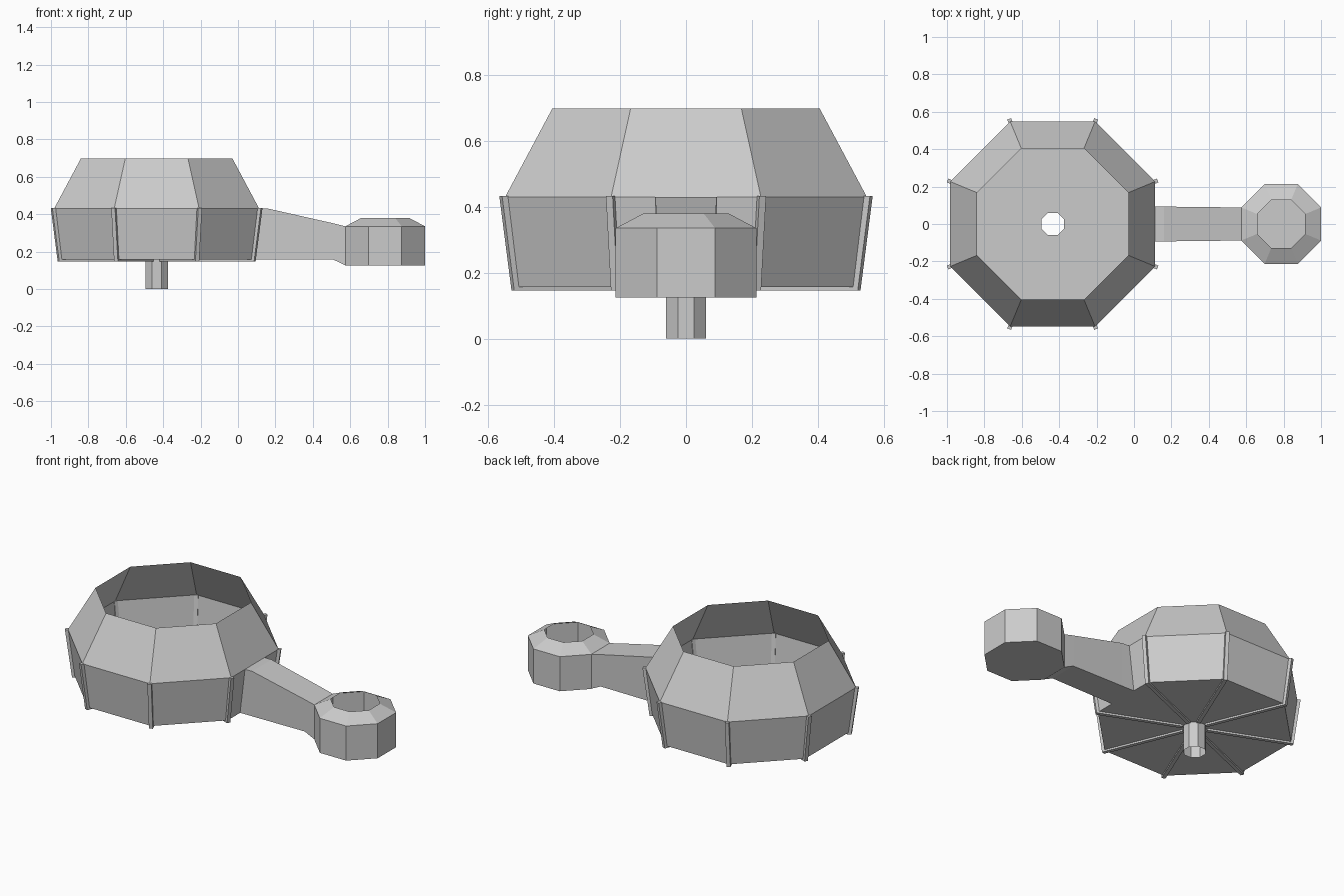
import bpy, bmesh
from math import cos, sin, pi, radians

if "Cube" in bpy.data.objects:
    bpy.data.objects.remove(bpy.data.objects["Cube"])

SIDES = 8
APO = cos(pi / SIDES)
BOWL_X, CUP_X = -0.435, 0.787


def finish(name, bm, recalc=True):
    if recalc:
        bmesh.ops.recalc_face_normals(bm, faces=bm.faces)
    mesh = bpy.data.meshes.new(name)
    bm.to_mesh(mesh)
    bm.free()
    obj = bpy.data.objects.new(name, mesh)
    bpy.context.collection.objects.link(obj)
    return obj


def octagon_shell(name, cx, profile, close_bottom=False):
    """Open octagonal shell from (apothem, z) rings listed bottom to top."""
    bm = bmesh.new()
    rings = []
    for a, z in profile:
        r = a / APO
        rings.append([bm.verts.new((cx + r * cos(t), r * sin(t), z))
                      for t in [(i + 0.5) * 2 * pi / SIDES for i in range(SIDES)]])
    for lo, hi in zip(rings, rings[1:]):
        for i in range(SIDES):
            j = (i + 1) % SIDES
            bm.faces.new((lo[i], lo[j], hi[j], hi[i]))
    if close_bottom:
        bm.faces.new(rings[0][::-1])
    return finish(name, bm, recalc=False)


# Bowl: open stem, flat floor, flaring wall and inward sloping collar
octagon_shell("bowl", BOWL_X,
              [(0.06, 0.0), (0.06, 0.157), (0.515, 0.157), (0.548, 0.43), (0.405, 0.698)])

# Small end cup, open at the top
octagon_shell("end_cup", CUP_X,
              [(0.213, 0.125), (0.213, 0.335), (0.128, 0.38)], close_bottom=True)

# Ribs: L-shaped strips running under the floor and up each corner
RIB = [(0.07, 0.146), (0.568, 0.146), (0.608, 0.432),
       (0.585, 0.432), (0.546, 0.164), (0.07, 0.164)]
HALF = 0.011
bm = bmesh.new()
for k in range(SIDES):
    t = radians(22.5 + 45 * k)
    sides = [[bm.verts.new((BOWL_X + r * cos(t) - s * sin(t), r * sin(t) + s * cos(t), z))
              for r, z in RIB] for s in (-HALF, HALF)]
    bm.faces.new(sides[0])
    bm.faces.new(sides[1][::-1])
    for i in range(len(RIB)):
        j = (i + 1) % len(RIB)
        bm.faces.new((sides[0][i], sides[0][j], sides[1][j], sides[1][i]))
finish("corner_ribs", bm)

# Arm: tapered box joining bowl and cup; sections are (x low, z low, x high, z high, half width)
SECTIONS = [(0.08, 0.157, 0.112, 0.43, 0.094),
            (0.16, 0.157, 0.16, 0.43, 0.093),
            (0.51, 0.157, 0.51, 0.351, 0.089),
            (0.575, 0.126, 0.575, 0.335, 0.088)]
bm = bmesh.new()
rings = [[bm.verts.new(p) for p in ((xl, -w, zl), (xl, w, zl), (xh, w, zh), (xh, -w, zh))]
         for xl, zl, xh, zh, w in SECTIONS]
for a, b in zip(rings, rings[1:]):
    for i in range(4):
        j = (i + 1) % 4
        bm.faces.new((a[i], a[j], b[j], b[i]))
bm.faces.new(rings[0])
bm.faces.new(rings[-1])
finish("arm", bm)
